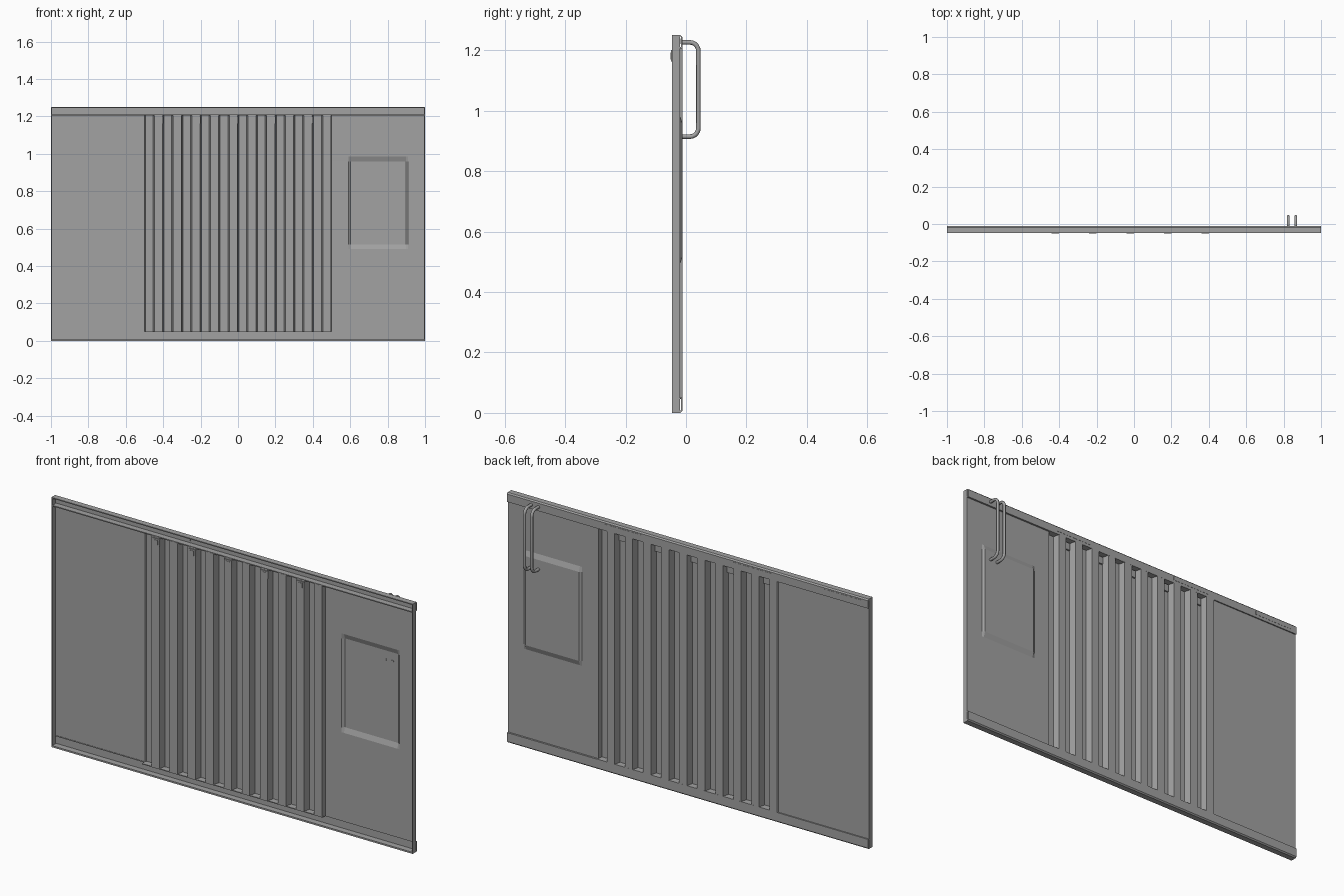
import bpy, bmesh, math
from mathutils import Vector

cube = bpy.data.objects.get("Cube")
if cube:
    bpy.data.objects.remove(cube)

grey = bpy.data.materials.new("painted_steel_grey")
grey.use_nodes = True
grey.diffuse_color = (0.36, 0.36, 0.36, 1)
grey.node_tree.nodes["Principled BSDF"].inputs["Base Color"].default_value = (0.36, 0.36, 0.36, 1)

FRONT, BACK, SHEET = -0.047, -0.012, -0.022


def finish(bm, name, thickness=0):
    bmesh.ops.recalc_face_normals(bm, faces=bm.faces)
    mesh = bpy.data.meshes.new(name)
    bm.to_mesh(mesh)
    bm.free()
    ob = bpy.data.objects.new(name, mesh)
    bpy.context.collection.objects.link(ob)
    mesh.materials.append(grey)
    if thickness:
        mod = ob.modifiers.new("sheet", "SOLIDIFY")
        mod.thickness = thickness
        mod.offset = 0
    return ob


def box(name, x0, x1, y0, y1, z0, z1):
    bm = bmesh.new()
    bmesh.ops.create_cube(bm, size=1)
    for v in bm.verts:
        v.co = Vector(((x0 + x1) / 2 + v.co.x * (x1 - x0),
                       (y0 + y1) / 2 + v.co.y * (y1 - y0),
                       (z0 + z1) / 2 + v.co.z * (z1 - z0)))
    return finish(bm, name)


def rail(name, profile):
    """Extrude a closed (y, z) section across the full width."""
    bm = bmesh.new()
    face = bm.faces.new([bm.verts.new((-1, y, z)) for y, z in profile])
    out = bmesh.ops.extrude_face_region(bm, geom=[face])
    for g in out["geom"]:
        if isinstance(g, bmesh.types.BMVert):
            g.co.x = 1
    return finish(bm, name)


def sheet(name, xs, zs, depth, thickness=0.002):
    """Grid of faces in x and z, with depth given by a rule."""
    bm = bmesh.new()
    rows = [[bm.verts.new((x, depth(x, z), z)) for x in xs] for z in zs]
    for a, b in zip(rows, rows[1:]):
        for i in range(len(xs) - 1):
            bm.faces.new((a[i], a[i + 1], b[i + 1], b[i]))
    return finish(bm, name, thickness)


# Folded channel rails, open to the front
rail("top_rail", [(FRONT, 1.25), (-0.018, 1.25), (BACK, 1.244), (BACK, 1.205),
                  (-0.045, 1.205), (-0.045, 1.21), (-0.016, 1.21),
                  (-0.016, 1.245), (FRONT, 1.245)])
rail("bottom_rail", [(FRONT, 0), (-0.018, 0), (BACK, 0.006), (BACK, 0.05),
                     (SHEET, 0.05), (SHEET, 0.046), (-0.016, 0.046),
                     (-0.016, 0.008), (FRONT, 0.008)])
box("corrugation_sill", -0.5, 0.5, -0.045, BACK, 0.047, 0.051)

# End flanges
for side, name in ((-1, "right_end_flange"), (1, "left_end_flange")):
    box(name, min(side, side * 0.995), max(side, side * 0.995), FRONT, SHEET + 0.002, 0, 1.25)

# Flat panel and panel with a pressed rectangular bulge
sheet("plain_panel", [-1, -0.5], [0.048, 1.207], lambda x, z: -0.019)
sheet("pressed_panel", [0.5, 0.59, 0.602, 0.898, 0.91, 1],
      [0.048, 0.49, 0.515, 0.96, 0.985, 1.207],
      lambda x, z: BACK - 0.001 if 0.6 < x < 0.9 and 0.5 < z < 0.97 else SHEET)

# Corrugated middle: alternating back and front flats with steep walls
path = [(-0.5, -0.019)]
for i in range(20):
    x = -0.5 + i * 0.05
    y = -0.045 if i % 2 else BACK - 0.001
    path += [(x + 0.004, y), (x + 0.046, y)]
path.append((0.5, SHEET))
bm = bmesh.new()
pairs = [(bm.verts.new((x, y, 0.05)), bm.verts.new((x, y, 1.207))) for x, y in path]
for (a, b), (c, d) in zip(pairs, pairs[1:]):
    bm.faces.new((a, c, d, b))
finish(bm, "corrugated_panel", 0.002)

# Lashing lugs on the front flats: plate with a smaller raised pad
for i in range(5):
    x = -0.42 + i * 0.2
    box(f"lug_{i + 1}", x - 0.02, x + 0.02, -0.05, -0.036, 1.163, 1.2)
    box(f"lug_pad_{i + 1}", x - 0.011, x + 0.011, -0.052, -0.05, 1.17, 1.193)

# Long stiffening plates on both sides of the top rail web
for i, x in enumerate((-0.86, -0.36, 0.36)):
    box(f"rail_plate_{i + 1}", x - 0.108, x + 0.108, -0.018, BACK + 0.001, 1.22, 1.238)

# Pair of bent tube grab handles on the back
for n, x in enumerate((0.825, 0.865)):
    z0, z1, y1, r = 0.914, 1.226, 0.041, 0.028
    pts = [(x, -0.016, z0)]
    for cz, start in ((z0 + r, -90), (z1 - r, 0)):
        for k in range(6):
            a = math.radians(start + k * 18)
            pts.append((x, y1 - r + r * math.cos(a), cz + r * math.sin(a)))
    pts.append((x, -0.016, z1))
    curve = bpy.data.curves.new(f"grab_handle_{n + 1}", "CURVE")
    curve.dimensions = "3D"
    curve.bevel_depth = 0.0075
    curve.bevel_resolution = 2
    curve.use_fill_caps = True
    spline = curve.splines.new("POLY")
    spline.points.add(len(pts) - 1)
    for p, co in zip(spline.points, pts):
        p.co = (*co, 1)
    curve.materials.append(grey)
    ob = bpy.data.objects.new(f"grab_handle_{n + 1}", curve)
    bpy.context.collection.objects.link(ob)
